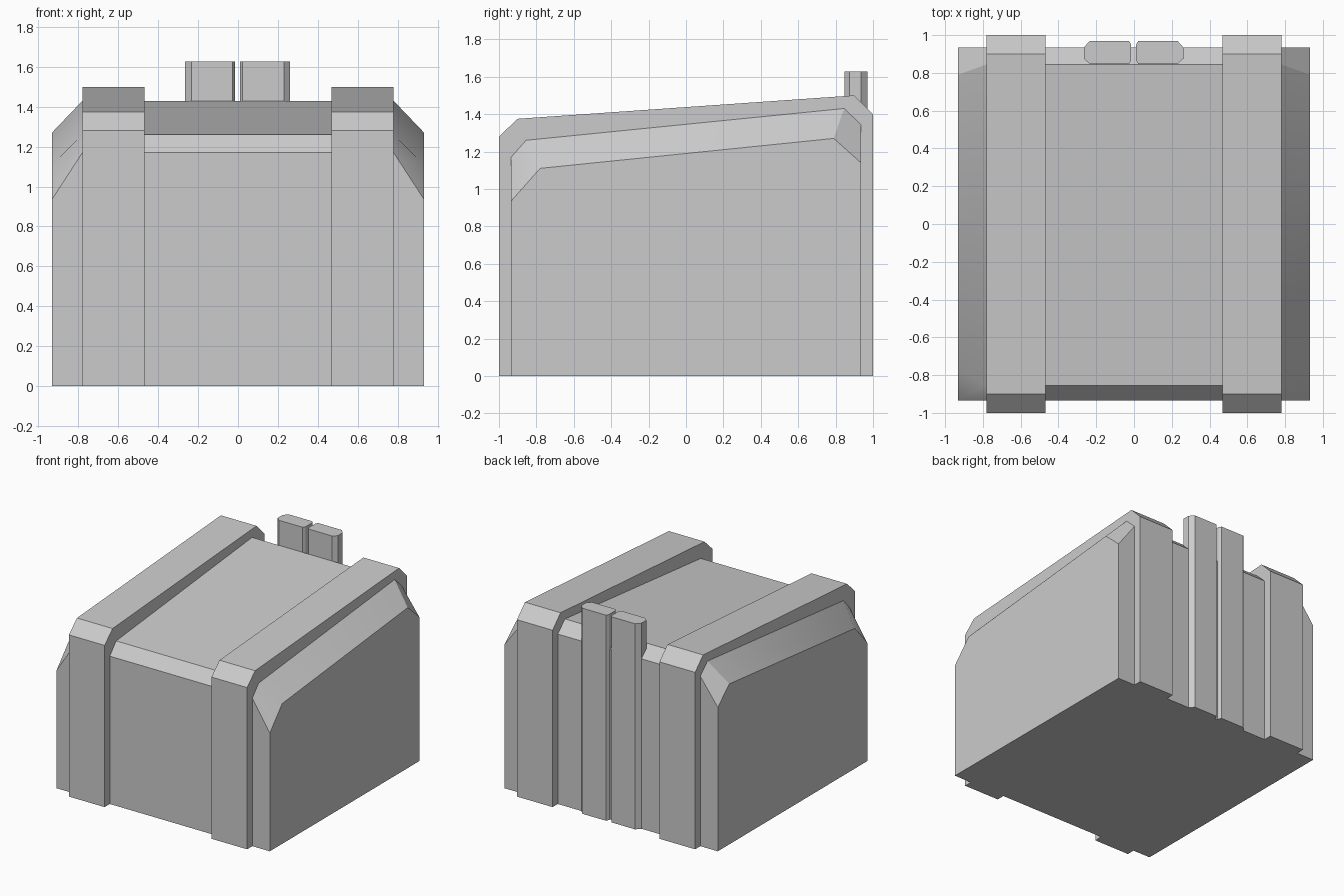
import bpy, bmesh
from math import radians

if "Cube" in bpy.data.objects:
    bpy.data.objects.remove(bpy.data.objects["Cube"])


def loft(name, sections):
    """Skin matching loops of 3D points and cap both ends."""
    bm = bmesh.new()
    loops = [[bm.verts.new(p) for p in s] for s in sections]
    n = len(loops[0])
    for a, b in zip(loops, loops[1:]):
        for i in range(n):
            j = (i + 1) % n
            bm.faces.new((a[i], a[j], b[j], b[i]))
    bm.faces.new(loops[0])
    bm.faces.new(loops[-1])
    bmesh.ops.recalc_face_normals(bm, faces=bm.faces)
    mesh = bpy.data.meshes.new(name)
    bm.to_mesh(mesh)
    bm.free()
    ob = bpy.data.objects.new(name, mesh)
    bpy.context.collection.objects.link(ob)
    return ob


def at_x(x, profile):
    return [(x, y, z) for y, z in profile]


# Main body: sloped top, tapering to lower, chamfered side walls
inner = [(-.935, 0), (-.935, 1.17), (-.855, 1.26), (.845, 1.43), (.935, 1.345), (.935, 0)]
outer = [(-.935, 0), (-.935, .935), (-.78, 1.11), (.79, 1.27), (.935, 1.14), (.935, 0)]
body = loft("body", [at_x(-.933, outer), at_x(-.78, inner),
                     at_x(.78, inner), at_x(.933, outer)])
bpy.context.view_layer.objects.active = body
body.select_set(True)
bpy.ops.object.shade_smooth_by_angle(angle=radians(33))

# Raised bands running over the body, left and right
band = [(-1, 0), (-1, 1.28), (-.9, 1.375), (.9, 1.5), (1, 1.4), (1, 0)]
for side, s in (("left", -1), ("right", 1)):
    loft(side + "_band", [at_x(s * .468, band), at_x(s * .78, band)])

# Pair of upright flues at the back, with wide outer and narrow inner chamfers
for side, s, shift in (("left", -1, -.002), ("right", 1, -.002)):
    plan = [(.013, .865), (.025, .847), (.232, .847), (.263, .875),
            (.263, .935), (.232, .97), (.025, .97), (.013, .95)]
    loft(side + "_flue", [[(s * x + shift, y, z) for x, y in plan] for z in (0, 1.627)])
